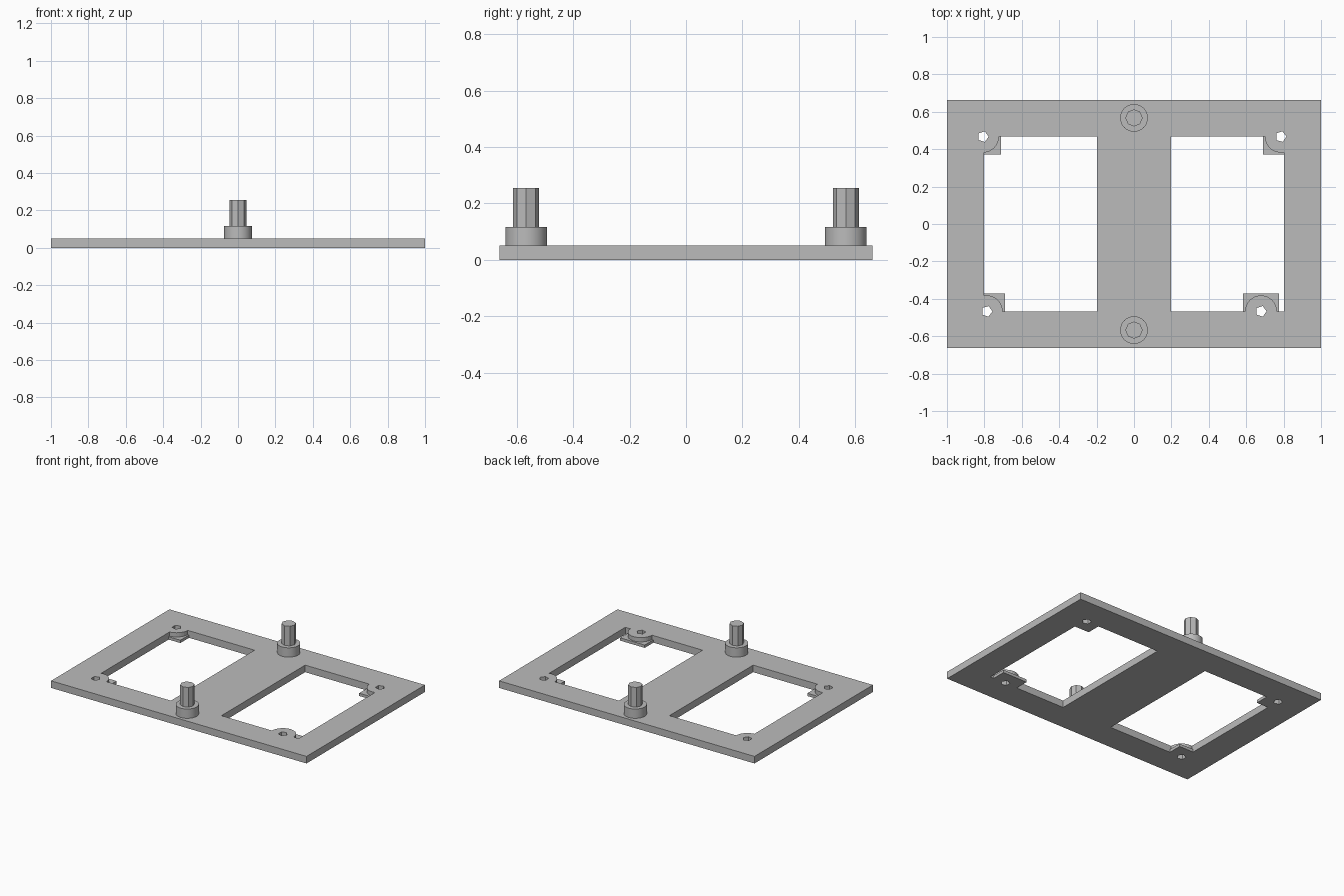
import bpy
from math import radians

default = bpy.data.objects.get("Cube")
if default:
    bpy.data.objects.remove(default, do_unlink=True)

grey = bpy.data.materials.new("plain grey")
grey.use_nodes = True
colour = (0.5, 0.5, 0.5, 1)
grey.diffuse_color = colour
grey.node_tree.nodes["Principled BSDF"].inputs["Base Color"].default_value = colour


def box(name, x, y, z):
    """Box from (low, high) pairs."""
    centre = [(a + b) / 2 for a, b in (x, y, z)]
    bpy.ops.mesh.primitive_cube_add(size=1, location=centre)
    ob = bpy.context.object
    ob.name = name
    ob.scale = [b - a for a, b in (x, y, z)]
    bpy.ops.object.transform_apply(location=True, rotation=False, scale=True)
    ob.data.materials.append(grey)
    return ob


def cylinder(name, x, y, z, radius, sides, turn=-90):
    """Upright prism with a corner on the +x side."""
    bpy.ops.mesh.primitive_cylinder_add(
        vertices=sides, radius=radius, depth=z[1] - z[0],
        location=(x, y, (z[0] + z[1]) / 2), rotation=(0, 0, radians(turn)))
    ob = bpy.context.object
    ob.name = name
    bpy.ops.object.transform_apply(location=True, rotation=True, scale=True)
    ob.data.materials.append(grey)
    return ob


def cut(target, cutter):
    """Subtract the cutter and remove it."""
    mod = target.modifiers.new("cut", "BOOLEAN")
    mod.operation = "DIFFERENCE"
    mod.solver = "EXACT"
    mod.object = cutter
    bpy.context.view_layer.objects.active = target
    bpy.ops.object.modifier_apply(modifier=mod.name)
    bpy.data.objects.remove(cutter, do_unlink=True)


TOP = 0.05
LEDGE = 0.02
HOLE_Y = 0.467
corners = [(-0.807, 1), (0.785, 1), (-0.787, -1), (0.679, -1)]

# Frame plate
plate = box("frame_plate", (-1, 1), (-0.662, 0.662), (0, TOP))

# Windows, which leave a square ledge and a round boss at each screw corner
for side in (-1, 1):
    window = box("window_cutter", sorted((side * 0.198, side * 0.803)),
                 (-0.468, 0.468), (-0.1, 0.2))
    for x, back in corners:
        if x * side > 0:
            y = back * HOLE_Y
            cut(window, box("ledge", (x - 0.096, x + 0.096),
                            (y - 0.096, y + 0.096), (-0.2, LEDGE)))
            cut(window, cylinder("boss", x, y, (0.01, 0.3), 0.085, 32))
    cut(plate, window)

# Five-sided screw holes
for x, back in corners:
    cut(plate, cylinder("hole", x, back * HOLE_Y, (-0.1, 0.2), 0.03, 5))

# Posts: round collar and eight-sided pin
for label, back in (("front", -1), ("back", 1)):
    y = back * 0.567
    collar = cylinder(label + "_post_collar", 0, y, (TOP, 0.116), 0.074, 32)
    bpy.ops.object.shade_smooth_by_angle(angle=radians(30))
    cylinder(label + "_post_pin", 0, y, (0.116, 0.255), 0.046, 8)
